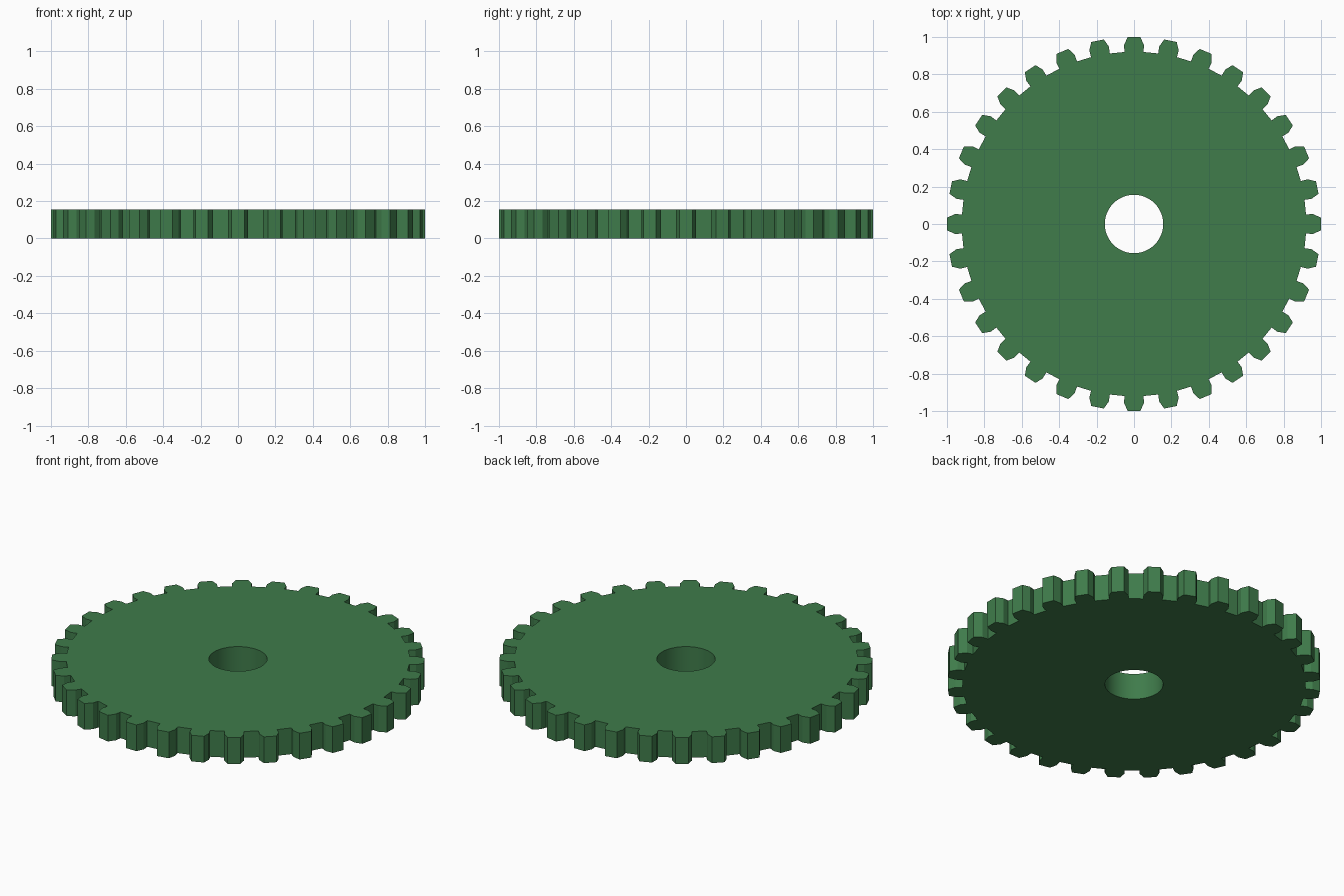
import bpy, bmesh
from math import sin, cos, atan2, pi

if "Cube" in bpy.data.objects:
    bpy.data.objects.remove(bpy.data.objects["Cube"])

TEETH, HEIGHT, BORE = 32, 0.155, 0.156
# one tooth pointing along +x: root, flank, tip, tip, flank, root
TOOTH = [(0.92, -0.047), (0.957, -0.053), (0.999, -0.034),
         (0.999, 0.034), (0.957, 0.053), (0.92, 0.047)]

# toothed outline and bore outline with matching point counts
outer, inner = [], []
for t in range(TEETH):
    a = 2 * pi * t / TEETH
    for i, (x, y) in enumerate(TOOTH):
        outer.append((x * cos(a) - y * sin(a), x * sin(a) + y * cos(a)))
        b = a + 2 * pi / TEETH * (i - 2.5) / 6
        inner.append((BORE * cos(b), BORE * sin(b)))

bm = bmesh.new()
rings = [[bm.verts.new((x, y, z)) for x, y in pts]
         for pts, z in ((outer, 0), (outer, HEIGHT), (inner, HEIGHT), (inner, 0))]

# rim, top, bore and underside
n = len(outer)
for r in range(4):
    p, q = rings[r], rings[(r + 1) % 4]
    for i in range(n):
        j = (i + 1) % n
        f = bm.faces.new((p[i], p[j], q[j], q[i]))
        f.smooth = (r == 2)
bmesh.ops.recalc_face_normals(bm, faces=bm.faces)

# keep bore rims crisp
for e in bm.edges:
    if len(e.link_faces) == 2 and e.calc_face_angle() > 0.5:
        e.smooth = False

mesh = bpy.data.meshes.new("spur_gear")
bm.to_mesh(mesh)
bm.free()
gear = bpy.data.objects.new("spur_gear", mesh)
bpy.context.collection.objects.link(gear)

mat = bpy.data.materials.new("green")
mat.diffuse_color = (0.05, 0.2, 0.07, 1)
mat.use_nodes = True
mat.node_tree.nodes["Principled BSDF"].inputs["Base Color"].default_value = mat.diffuse_color
mesh.materials.append(mat)
